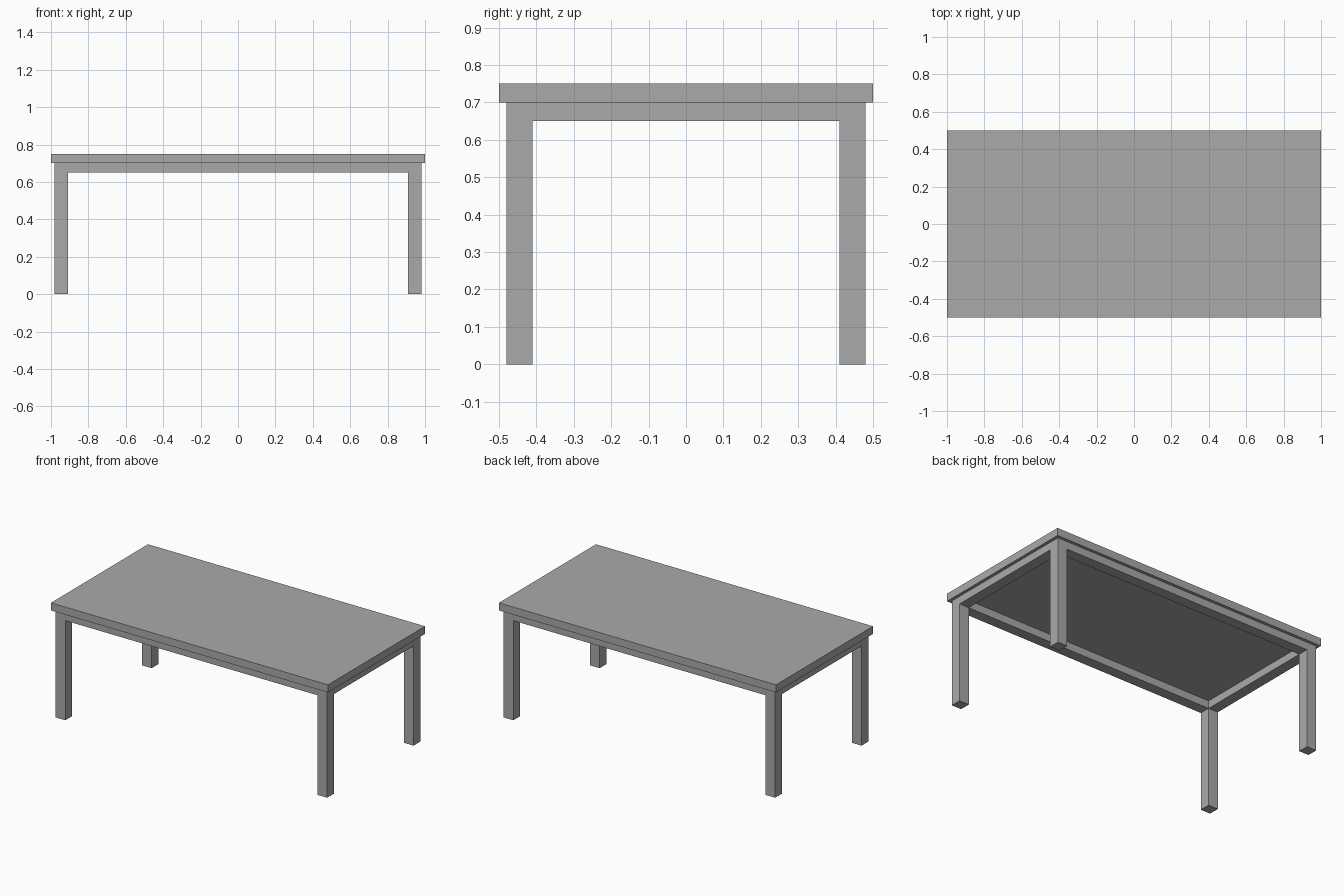
import bpy

cube = bpy.data.objects.get("Cube")
if cube:
    bpy.data.objects.remove(cube, do_unlink=True)

GREY = (0.4, 0.4, 0.4, 1.0)
mat = bpy.data.materials.new("table_grey")
mat.use_nodes = True
mat.diffuse_color = GREY
mat.node_tree.nodes["Principled BSDF"].inputs["Base Color"].default_value = GREY

LENGTH, WIDTH, HEIGHT = 2.0, 1.0, 0.75
TOP, APRON, LEG, INSET = 0.05, 0.05, 0.07, 0.02
UNDERSIDE = HEIGHT - TOP
leg_x = LENGTH / 2 - INSET - LEG / 2
leg_y = WIDTH / 2 - INSET - LEG / 2


def box(name, size, location):
    bpy.ops.mesh.primitive_cube_add(size=1, location=location)
    obj = bpy.context.object
    obj.name = name
    obj.scale = size
    bpy.ops.object.transform_apply(location=False, rotation=False, scale=True)
    obj.data.materials.append(mat)
    return obj


# Table top
box("table_top", (LENGTH, WIDTH, TOP), (0, 0, HEIGHT - TOP / 2))

# Legs at the four corners
for side, sx in (("left", 1), ("right", -1)):
    for end, sy in (("front", -1), ("back", 1)):
        box(f"{end}_{side}_leg", (LEG, LEG, UNDERSIDE),
            (sx * leg_x, sy * leg_y, UNDERSIDE / 2))

# Apron rails between the legs, flush with their faces
rail_z = UNDERSIDE - APRON / 2
for end, sy in (("front", -1), ("back", 1)):
    box(f"{end}_rail", (2 * leg_x - LEG, LEG, APRON), (0, sy * leg_y, rail_z))
for side, sx in (("left", 1), ("right", -1)):
    box(f"{side}_rail", (LEG, 2 * leg_y - LEG, APRON), (sx * leg_x, 0, rail_z))
